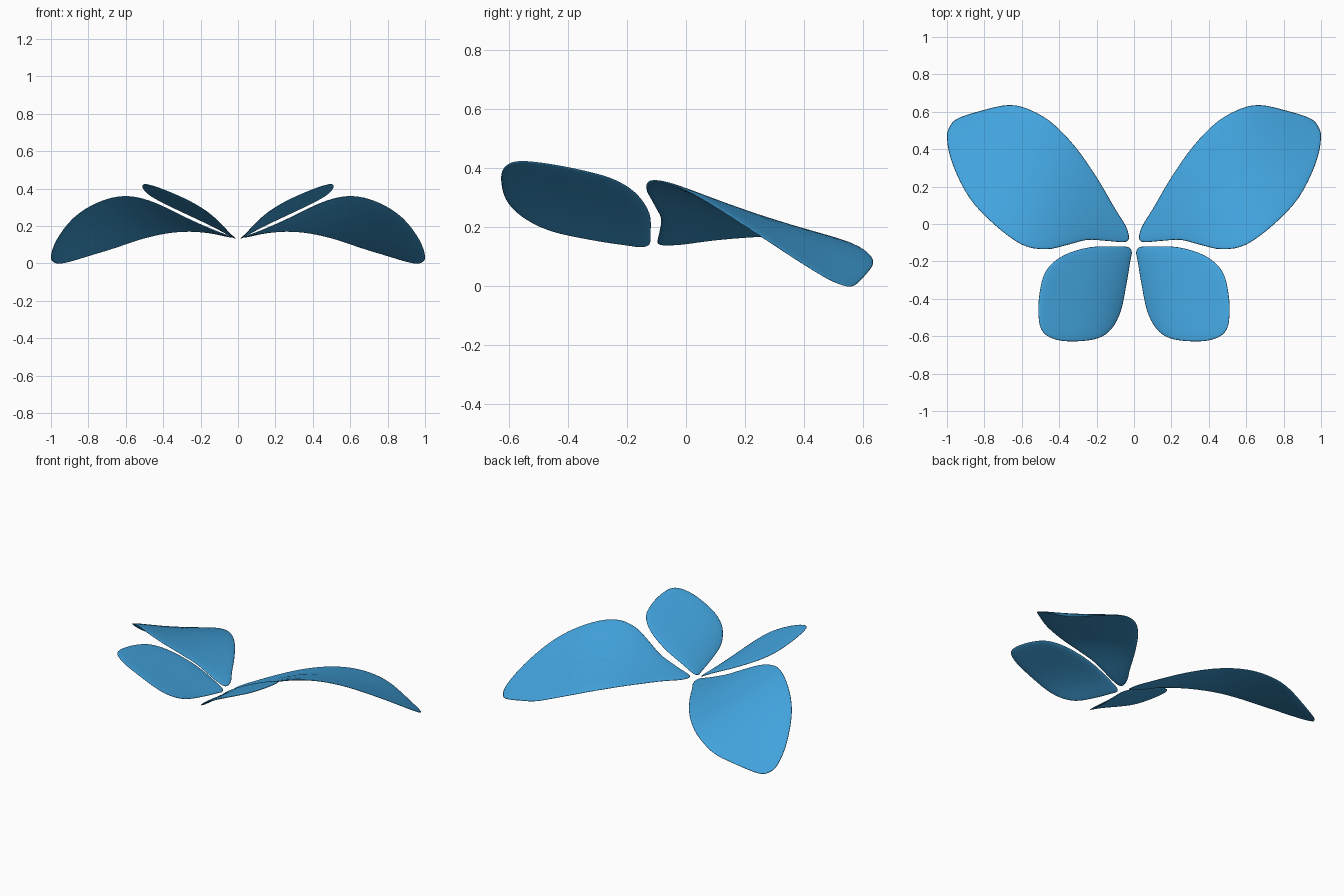
import bpy
import bmesh
import math
from mathutils import Vector

cube = bpy.data.objects.get("Cube")
if cube:
    bpy.data.objects.remove(cube, do_unlink=True)

# One flat blue for all four wings
blue = bpy.data.materials.new("sky_blue")
blue.use_nodes = True
blue.diffuse_color = (0.055, 0.37, 0.73, 1)
blue.node_tree.nodes["Principled BSDF"].inputs["Base Color"].default_value = blue.diffuse_color


def smooth_loop(points, steps=4):
    """Closed Catmull-Rom curve through the outline points."""
    pts = [Vector(p) for p in points]
    loop = []
    for i in range(len(pts)):
        a, b, c, d = (pts[(i + k - 1) % len(pts)] for k in range(4))
        for s in range(steps):
            t = s / steps
            loop.append(0.5 * (2 * b + (c - a) * t + (2 * a - 5 * b + 4 * c - d) * t ** 2
                               + (3 * b - a - 3 * c + d) * t ** 3))
    return loop


def fit(knots, x):
    """Polynomial through a few (x, value) knots."""
    return sum(v * math.prod((x - q) / (p - q) for q, _ in knots if q != p) for p, v in knots)


def make_wing(name, outline, centre, height, slope, side, half_thick=0.008, rings=12):
    """Thin curved pad: rings shrink from the outline to the centre on both faces."""
    loop = smooth_loop(outline)
    mid = Vector(centre)
    n = len(loop)
    bm = bmesh.new()

    def vert(p, offset):
        z = fit(height, p.x) - slope(p.x) * p.y
        return bm.verts.new((side * p.x, p.y, z + offset))

    rim = [vert(p, 0) for p in loop]
    for sign in (1, -1):
        previous = rim
        for k in range(1, rings):
            r = math.cos(k / rings * math.pi / 2)
            puff = sign * half_thick * math.sqrt(1 - r ** 8)
            ring = [vert(mid + (p - mid) * r, puff) for p in loop]
            for i in range(n):
                j = (i + 1) % n
                bm.faces.new((previous[i], previous[j], ring[j], ring[i]))
            previous = ring
        tip = vert(mid, sign * half_thick)
        for i in range(n):
            bm.faces.new((previous[i], previous[(i + 1) % n], tip))
    bmesh.ops.recalc_face_normals(bm, faces=bm.faces)
    for f in bm.faces:
        f.smooth = True
    mesh = bpy.data.meshes.new(name)
    bm.to_mesh(mesh)
    bm.free()
    mesh.materials.append(blue)
    bpy.context.collection.objects.link(bpy.data.objects.new(name, mesh))


# Large wings: arched, drooping toward the outer back corner
large_outline = [(.03, -.05), (.03, -.085), (.06, -.097), (.15, -.09), (.25, -.085),
                 (.35, -.11), (.47, -.135), (.6, -.11), (.75, 0), (.88, .14), (.97, .32),
                 (1, .46), (.98, .53), (.93, .57), (.8, .61), (.68, .635), (.58, .62),
                 (.45, .55), (.32, .42), (.2, .25), (.1, .08), (.05, 0)]
large_height = [(0, .132), (.2, .197), (.45, .291), (.75, .325), (1, .303)]

# Small wings: raised steeply outward
small_outline = [(.012, -.15), (.03, -.124), (.1, -.12), (.24, -.125), (.38, -.17),
                 (.47, -.25), (.505, -.37), (.51, -.5), (.485, -.58), (.41, -.62),
                 (.3, -.627), (.19, -.61), (.12, -.56), (.07, -.465), (.04, -.32), (.02, -.2)]
small_height = [(0, .125), (.24, .23), (.5, .335)]

for side, label in ((1, "left"), (-1, "right")):
    make_wing(label + "_large_wing", large_outline, (.55, .24), large_height,
              lambda x: .58 * x, side)
    make_wing(label + "_small_wing", small_outline, (.27, -.37), small_height,
              lambda x: .16 * math.tanh(x / .15), side)
